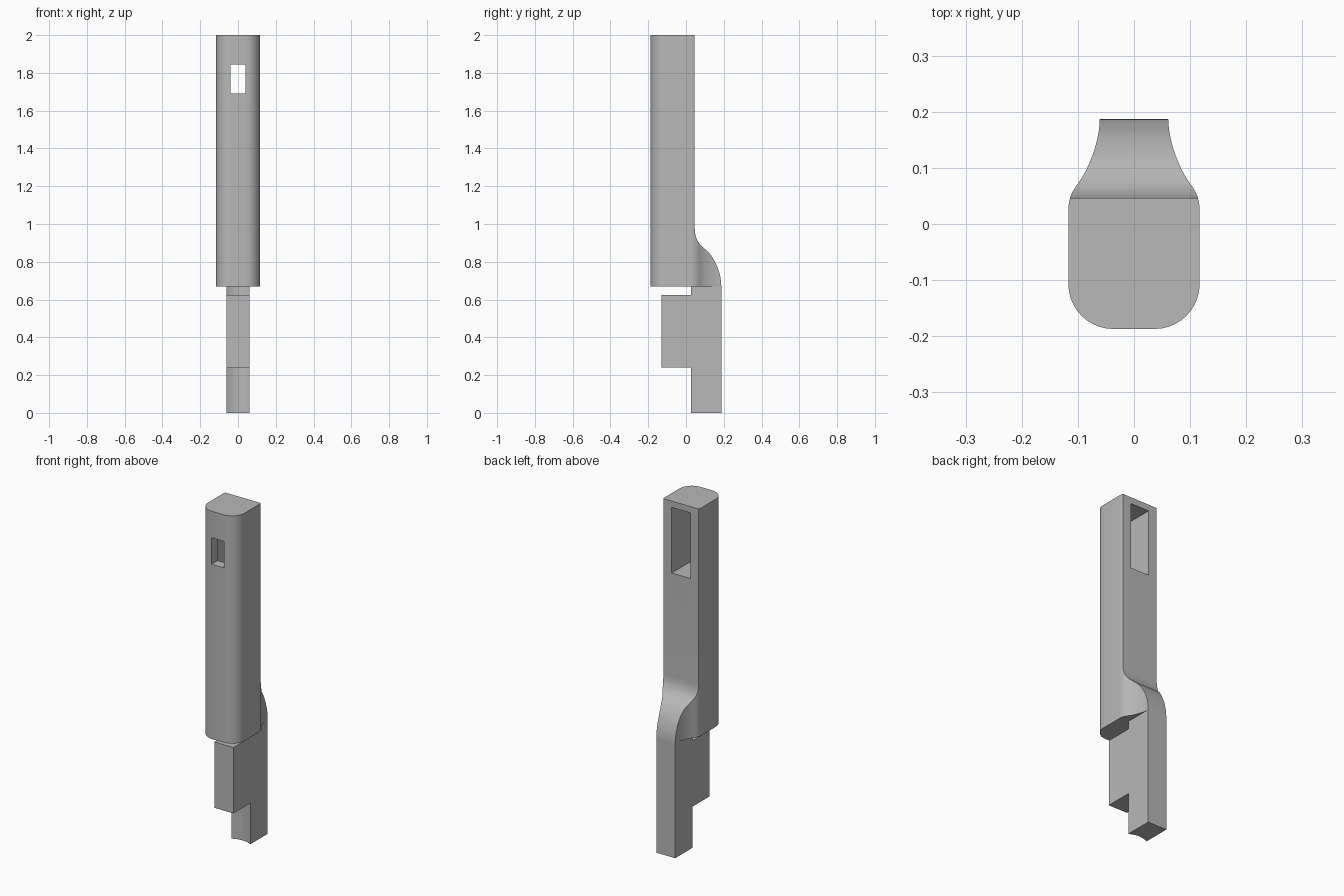
import bpy, bmesh, math
from mathutils import Vector
from mathutils.geometry import interpolate_bezier

cube = bpy.data.objects.get("Cube")
if cube:
    bpy.data.objects.remove(cube, do_unlink=True)

grey = bpy.data.materials.new("plain grey")
grey.use_nodes = True
grey.diffuse_color = (0.48, 0.48, 0.48, 1)
grey.node_tree.nodes["Principled BSDF"].inputs["Base Color"].default_value = grey.diffuse_color


def prism(name, points, axis, low, high):
    """Extrude a closed outline: (x, y) along z, or (y, z) along x."""
    def place(p, d):
        return (p[0], p[1], d) if axis == "z" else (d, p[0], p[1])
    bm = bmesh.new()
    face = bm.faces.new([bm.verts.new(place(p, low)) for p in points])
    new = bmesh.ops.extrude_face_region(bm, geom=[face])["geom"]
    shift = Vector(place((0, 0), high - low))
    bmesh.ops.translate(bm, vec=shift, verts=[v for v in new if isinstance(v, bmesh.types.BMVert)])
    bmesh.ops.recalc_face_normals(bm, faces=bm.faces)
    mesh = bpy.data.meshes.new(name)
    bm.to_mesh(mesh)
    bm.free()
    mesh.materials.append(grey)
    obj = bpy.data.objects.new(name, mesh)
    bpy.context.collection.objects.link(obj)
    return obj


def box(name, half, y0, y1, z0, z1):
    return prism(name, [(-half, y0), (half, y0), (half, y1), (-half, y1)], "z", z0, z1)


def combine(obj, other, operation):
    mod = obj.modifiers.new(operation.title(), "BOOLEAN")
    mod.operation, mod.object, mod.solver = operation, other, "EXACT"
    bpy.ops.object.select_all(action="DESELECT")
    bpy.context.view_layer.objects.active = obj
    obj.select_set(True)
    bpy.ops.object.modifier_apply(modifier=mod.name)
    bpy.data.objects.remove(other, do_unlink=True)


def curve(*p):
    return [tuple(v) for v in interpolate_bezier(*[Vector(q) for q in p], 12)]


HALF, LEG, FRONT, BACK, BASE = 0.117, 0.061, -0.187, 0.187, 0.67

# Handle plan: rounded front corners, flaring in to the narrow leg at the back
R = 0.08
side = [(HALF - R + R * math.sin(a), FRONT + R - R * math.cos(a))
        for a in [i * math.pi / 20 for i in range(11)]]
side += curve((HALF, 0.025), (HALF, 0.05), (0.105, 0.065), (0.1, 0.072))
side += curve((0.1, 0.072), (0.08, 0.098), (LEG, 0.15), (LEG, BACK))[1:]
handle = prism("handle", side + [(-x, y) for x, y in reversed(side)], "z", BASE, 2)

# Handle side outline with the S-shaped shoulder
shoulder = curve((0.046, 0.98), (0.046, 0.91), (0.08, 0.885), (0.106, 0.863))
shoulder += curve((0.106, 0.863), (0.145, 0.83), (BACK, 0.75), (BACK, BASE))[1:]
outline = [(-0.3, BASE - 0.1), (-0.3, 2.1), (0.046, 2.1)] + shoulder + [(BACK, BASE - 0.1)]
combine(handle, prism("shoulder_cutter", outline, "x", -0.3, 0.3), "INTERSECT")

# Deep pocket in the back and a small window through the front wall
combine(handle, box("pocket_cutter", 0.06, -0.13, 0.2, 1.58, 1.963), "DIFFERENCE")
combine(handle, box("window_cutter", 0.04, -0.3, -0.1, 1.69, 1.845), "DIFFERENCE")

# Leg with a hollow front, joined to the forward block
hollow = [(LEG * t, 0.027 + 0.016 * (1 - t * t)) for t in [i / 6 - 1 for i in range(13)]]
leg = prism("leg", hollow + [(LEG, BACK), (-LEG, BACK)], "z", 0, BASE)
combine(leg, box("block", LEG, -0.13, 0.1, 0.24, 0.625), "UNION")

for obj in (handle, leg):
    bpy.ops.object.select_all(action="DESELECT")
    bpy.context.view_layer.objects.active = obj
    obj.select_set(True)
    bpy.ops.object.shade_smooth_by_angle(angle=math.radians(25))
